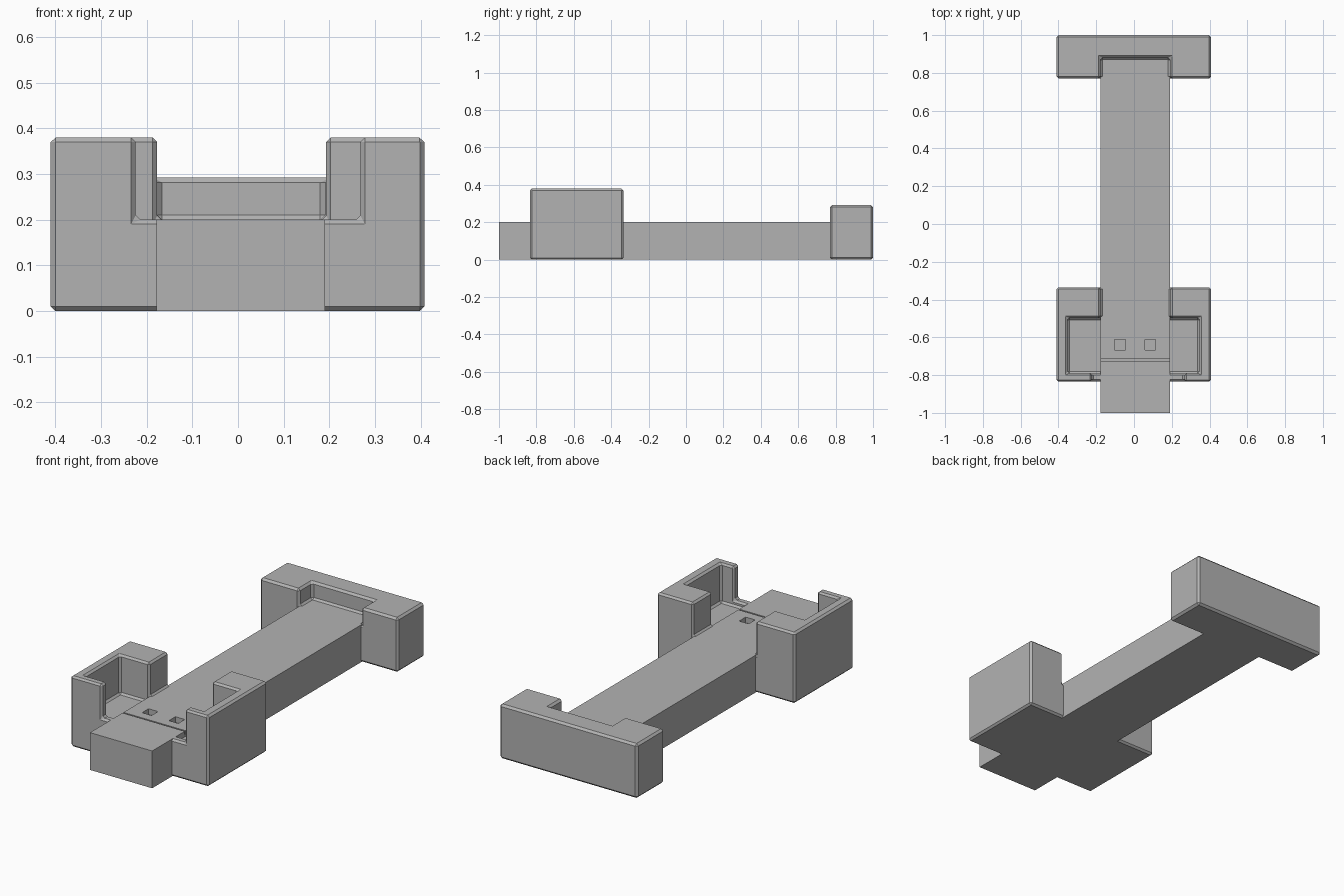
import bpy

default = bpy.data.objects.get("Cube")
if default:
    bpy.data.objects.remove(default, do_unlink=True)

grey = bpy.data.materials.new("plain grey")
grey.use_nodes = True
colour = (0.45, 0.45, 0.45, 1)
grey.diffuse_color = colour
grey.node_tree.nodes["Principled BSDF"].inputs["Base Color"].default_value = colour


def box(name, x, y, z):
    """Box from (min, max) pairs along each axis."""
    spans = (x, y, z)
    bpy.ops.mesh.primitive_cube_add(size=1)
    obj = bpy.context.object
    obj.name = name
    for v in obj.data.vertices:
        v.co = [lo if c < 0 else hi for c, (lo, hi) in zip(v.co, spans)]
    obj.data.materials.append(grey)
    return obj


def carve(obj, cuts, bevel=0):
    """Subtract boxes, then chamfer every sharp edge."""
    cutters = []
    for cut in cuts:
        cutter = box("cutter", *cut)
        cutter.hide_render = True
        mod = obj.modifiers.new("cut", "BOOLEAN")
        mod.operation = "DIFFERENCE"
        mod.solver = "EXACT"
        mod.object = cutter
        cutters.append(cutter)
    if bevel:
        mod = obj.modifiers.new("chamfer", "BEVEL")
        mod.width = bevel
        mod.segments = 1
        mod.limit_method = "ANGLE"
    bpy.context.view_layer.objects.active = obj
    for mod in list(obj.modifiers):
        bpy.ops.object.modifier_apply(modifier=mod.name)
    for cutter in cutters:
        bpy.data.objects.remove(cutter, do_unlink=True)


ABOVE = 0.6

# Long central beam with two square sockets and a thin groove
beam = box("beam", (-0.178, 0.191), (-1, 0.87), (0, 0.2))
sockets = [((x - 0.028, x + 0.028), (-0.667, -0.612), (0.16, ABOVE))
           for x in (-0.074, 0.085)]
groove = ((-0.315, 0.33), (-0.724, -0.716), (0.18, ABOVE))
carve(beam, sockets + [groove])

# Front cradle: hollow tray, wide front gap, narrow gap between rear posts
cradle = box("front_cradle", (-0.41, 0.408), (-0.834, -0.335), (0, 0.38))
carve(cradle, [
    ((-0.352, 0.347), (-0.79, -0.498), (0.17, ABOVE)),
    ((-0.224, 0.268), (-1, -0.7), (0.2, ABOVE)),
    ((-0.177, 0.193), (-0.6, -0.2), (0.199, ABOVE)),
], 0.01)

# Rear stop with a notch that receives the beam
stop = box("rear_stop", (-0.41, 0.408), (0.77, 1), (0, 0.292))
carve(stop, [((-0.177, 0.191), (0.6, 0.88), (0.199, ABOVE))], 0.011)
